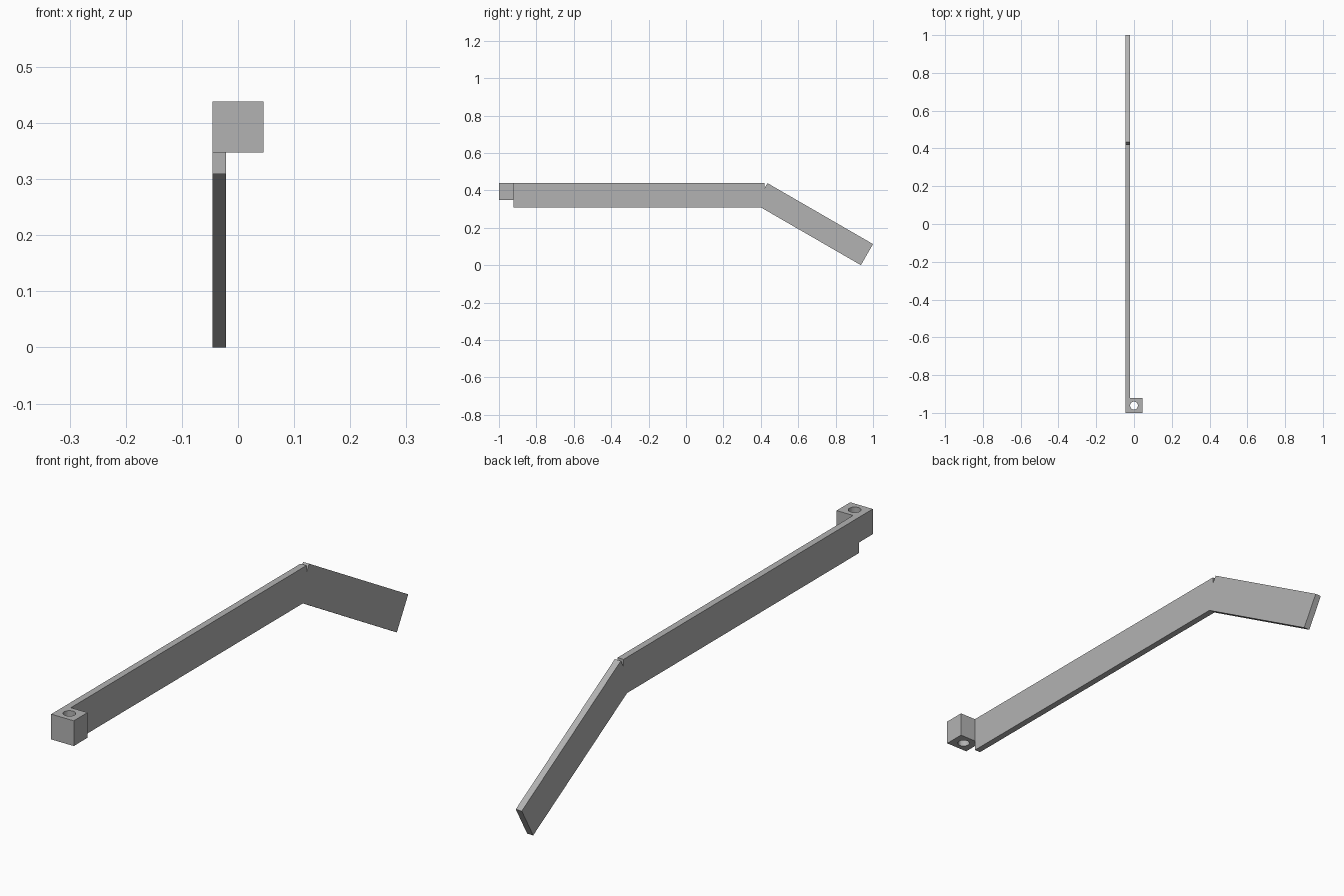
import bpy, bmesh, math
from mathutils import Vector

cube = bpy.data.objects.get("Cube")
if cube:
    bpy.data.objects.remove(cube, do_unlink=True)

grey = bpy.data.materials.new("plain grey")
grey.use_nodes = True
colour = (0.45, 0.45, 0.45, 1)
grey.diffuse_color = colour
grey.node_tree.nodes["Principled BSDF"].inputs["Base Color"].default_value = colour

SIDE, INNER, EDGE = -0.045, -0.021, 0.045   # x of outer face, bar inner face, block face
TOP, BAR_LOW, BLOCK_LOW = 0.438, 0.309, 0.347
BLOCK_BACK = -0.922


def extrude_profile(name, points, x0, x1):
    """Solid from a (y, z) outline swept along x."""
    bm = bmesh.new()
    face = bm.faces.new([bm.verts.new((x0, y, z)) for y, z in points])
    swept = bmesh.ops.extrude_face_region(bm, geom=[face])["geom"]
    verts = [v for v in swept if isinstance(v, bmesh.types.BMVert)]
    bmesh.ops.translate(bm, verts=verts, vec=(x1 - x0, 0, 0))
    bmesh.ops.recalc_face_normals(bm, faces=bm.faces)
    mesh = bpy.data.meshes.new(name)
    bm.to_mesh(mesh)
    bm.free()
    mesh.materials.append(grey)
    obj = bpy.data.objects.new(name, mesh)
    bpy.context.collection.objects.link(obj)
    return obj


def rectangle(y0, y1, z0, z1):
    return [(y0, z0), (y1, z0), (y1, z1), (y0, z1)]


# Long straight bar
extrude_profile("straight_bar", rectangle(BLOCK_BACK, 0.42, BAR_LOW, TOP), SIDE, INNER)

# Drooping end bar, tilted 30 degrees down
slope = math.radians(30)
along = Vector((math.cos(slope), -math.sin(slope)))
across = Vector((math.sin(slope), math.cos(slope)))
low_end = Vector((0.935, 0))
length, depth = 0.652, 0.13
low_start = low_end - along * length
extrude_profile("angled_bar", [low_start, low_end, low_end + across * depth,
                               low_start + across * depth], SIDE, INNER)

# Mounting block with a vertical through hole
block = extrude_profile("mounting_block", rectangle(-1, BLOCK_BACK, BLOCK_LOW, TOP), SIDE, EDGE)
bpy.ops.mesh.primitive_cylinder_add(vertices=24, radius=0.021, depth=0.3,
                                    location=(0, (BLOCK_BACK - 1) / 2, 0.39))
cutter = bpy.context.object
cutter.name = "hole_cutter"
cutter.data.materials.append(grey)
cutter.hide_render = True
cutter.hide_set(True)
hole = block.modifiers.new("hole", 'BOOLEAN')
hole.operation = 'DIFFERENCE'
hole.solver = 'EXACT'
hole.object = cutter
